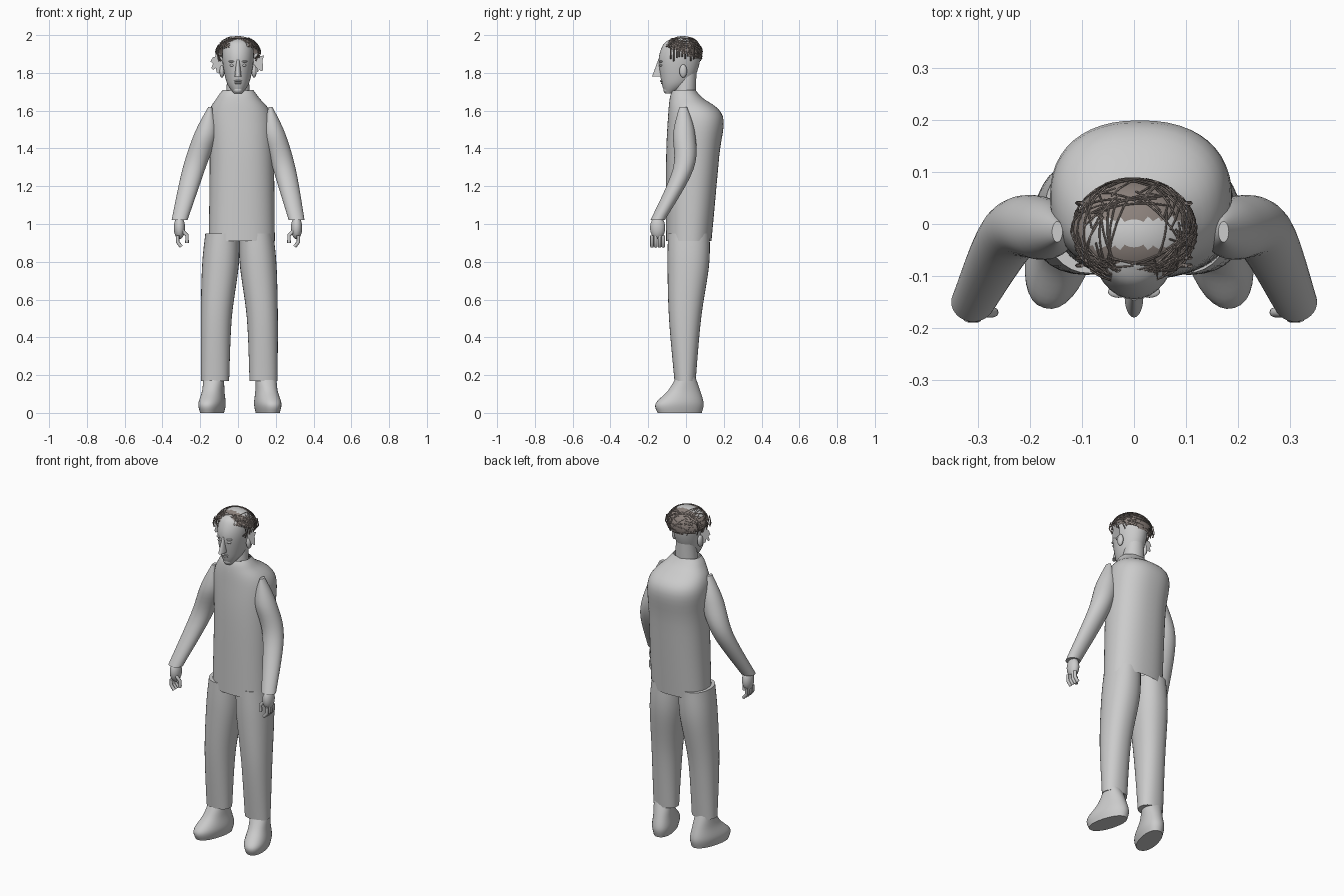
import bpy, bmesh, math, random
from mathutils import Vector

random.seed(4)
if "Cube" in bpy.data.objects:
    bpy.data.objects.remove(bpy.data.objects["Cube"])


def material(name, rgb):
    mat = bpy.data.materials.new(name)
    mat.use_nodes = True
    mat.diffuse_color = (*rgb, 1)
    shader = mat.node_tree.nodes["Principled BSDF"]
    shader.inputs["Base Color"].default_value = (*rgb, 1)
    return mat


GREY = material("light grey", (.6, .6, .6))
HAIR = material("grey brown hair", (.26, .22, .2))
SIDES = {"left": 1, "right": -1}


def finish(name, bm, mat=GREY, smooth=True):
    mesh = bpy.data.meshes.new(name)
    bm.to_mesh(mesh)
    bm.free()
    mesh.materials.append(mat)
    mesh.polygons.foreach_set("use_smooth", [smooth] * len(mesh.polygons))
    obj = bpy.data.objects.new(name, mesh)
    bpy.context.collection.objects.link(obj)
    return obj


def through(keys, steps=6):
    """Smooth spline that passes through every key section."""
    keys = [Vector(key) for key in keys]
    padded = [keys[0], *keys, keys[-1]]
    result = []
    for a, b, c, d in zip(padded, padded[1:], padded[2:], padded[3:]):
        for k in range(steps):
            t = k / steps
            bend = a * 2 - b * 5 + c * 4 - d
            twist = (b - c) * 3 - a + d
            result.append(b + ((c - a) * t + bend * t ** 2 + twist * t ** 3) / 2)
    return result + [keys[-1]]


def loft(name, keys, power=2, count=32, capped=True, edit=None):
    """Skin level rings given as x, y, z, half width, half depth, lowest first."""
    bm = bmesh.new()
    rings = []
    for x, y, z, width, depth in through(keys):
        ring = []
        for i in range(count):
            angle = math.tau * i / count
            c, s = math.cos(angle), math.sin(angle)
            across = math.copysign(abs(c) ** (2 / power), c)
            along = math.copysign(abs(s) ** (2 / power), s)
            ring.append(bm.verts.new((x + width * across, y + depth * along, z)))
        rings.append(ring)
    for low, high in zip(rings, rings[1:]):
        for i in range(count):
            bm.faces.new((low[i - 1], low[i], high[i], high[i - 1]))
    if capped:
        bm.faces.new(reversed(rings[0]))
        bm.faces.new(rings[-1])
    if edit:
        edit(rings)
    obj = finish(name, bm)
    bpy.context.view_layer.objects.active = obj
    obj.select_set(True)
    bpy.ops.object.shade_smooth_by_angle(angle=math.radians(50))
    obj.select_set(False)
    return obj


def ball(name, centre, size, mat=GREY, trim=None):
    bm = bmesh.new()
    bmesh.ops.create_uvsphere(bm, u_segments=40, v_segments=24, radius=1)
    for vert in bm.verts:
        vert.co = Vector(centre) + vert.co * Vector(size)
    if trim:
        unwanted = [face for face in bm.faces if trim(face.calc_center_median())]
        bmesh.ops.delete(bm, geom=unwanted, context="FACES")
    return finish(name, bm, mat)


def tubes(name, paths, radius, mat=GREY, roundness=2):
    curve = bpy.data.curves.new(name, "CURVE")
    curve.dimensions = "3D"
    curve.bevel_depth = radius
    curve.bevel_resolution = roundness
    curve.use_fill_caps = True
    for path in paths:
        spline = curve.splines.new("POLY")
        spline.points.add(len(path) - 1)
        for point, place in zip(spline.points, path):
            point.co = (*place, 1)
    curve.materials.append(mat)
    obj = bpy.data.objects.new(name, curve)
    bpy.context.collection.objects.link(obj)


# Jacket body, open at hem and collar, with a V neckline
def cut_neckline(rings):
    for vert in rings[-1]:
        if vert.co.y < -.02:
            drop = max(0, 1 - abs(vert.co.x) / .06)
            vert.co -= Vector((0, .02, .07)) * drop


loft("jacket", [(.02, .015, .91, .175, .12), (.02, .035, 1.35, .17, .14),
                (.01, .05, 1.57, .17, .145), (0, 0, 1.67, .11, .085),
                (0, -.01, 1.71, .08, .06)],
     power=2.3, count=48, capped=False, edit=cut_neckline)

# Neck and head
loft("neck", [(0, -.01, 1.6, .07, .06), (0, 0, 1.8, .055, .055)])
loft("head", [(0, -.09, 1.69, .02, .02), (0, -.05, 1.75, .06, .08),
              (0, -.035, 1.87, .083, .11), (0, -.03, 1.95, .075, .09),
              (0, -.03, 1.98, .04, .05)])

# Face details
loft("nose", [(0, -.14, 1.78, .018, .04), (0, -.135, 1.87, .008, .012)])
ball("upper_lip", (0, -.128, 1.757), (.023, .01, .005))
ball("lower_lip", (0, -.123, 1.746), (.02, .01, .006))
ball("chin", (0, -.1, 1.71), (.025, .02, .02))
for side, s in SIDES.items():
    ball(side + "_eye", (s * .03, -.13, 1.84), (.014, .01, .007))
    ball(side + "_brow", (s * .03, -.13, 1.86), (.02, .012, .006))
    ball(side + "_ear", (s * .085, -.015, 1.81), (.014, .02, .035))

# Hair cap with a sloping lower edge and a bare band across the crown
CROWN = Vector((0, -.018, 1.9))
SPREAD = Vector((.118, .104, .095))
cap = ball("hair_cap", CROWN, SPREAD, HAIR, trim=lambda p: p.z < 1.9 - .4 * p.y)
cap.data.materials.append(GREY)
for face in cap.data.polygons:
    if face.center.z > 1.96 and -.045 < face.center.y < .01:
        face.material_index = 1


# Loose strands criss-crossing over the cap
def random_direction():
    angle = random.uniform(0, math.tau)
    height = random.uniform(-.4 * math.sin(angle), .85)
    level = math.sqrt(1 - height ** 2)
    return Vector((level * math.cos(angle), level * math.sin(angle), height))


strands = []
while len(strands) < 110:
    start, end = random_direction(), random_direction()
    if .4 < (start - end).length < 1.3:
        arc = [start.lerp(end, k / 5).normalized() for k in range(6)]
        strands.append([CROWN + direction * SPREAD * 1.03 for direction in arc])
tubes("hair_strands", strands, .0018, HAIR, roundness=0)

# Ragged side tufts: a thin pale sheet and darker wisps
for side, s in SIDES.items():
    bm = bmesh.new()
    hub = Vector((s * .108, -.025, 1.86))
    middle = bm.verts.new(hub)
    rim = []
    for k in range(22):
        angle = math.tau * k / 22
        reach = random.uniform(.5, 1)
        spike = Vector((.04 * math.cos(angle), 0, .065 * math.sin(angle)))
        rim.append(bm.verts.new(hub + spike * reach))
    for k in range(len(rim)):
        bm.faces.new((middle, rim[k - 1], rim[k]))
    finish(side + "_tuft", bm, smooth=False)
    wisps = []
    for k in range(9):
        y = .015 * k - .08
        tip = (s * random.uniform(.08, .115), y, random.uniform(1.86, 1.89))
        wisps.append([(s * .1, y, 1.94), (s * .11, y, 1.9), tip])
    tubes(side + "_wisps", wisps, .004, HAIR, roundness=0)

# Limbs, shared by both sides
SLEEVE = [(.31, -.15, 1.02, .042, .038), (.24, -.015, 1.29, .06, .055),
          (.18, -.01, 1.48, .06, .058), (.16, -.015, 1.62, .01, .02)]
TROUSER = [(.128, -.005, .17, .074, .056), (.122, -.005, .5, .082, .085),
           (.1, .012, .78, .097, .11), (.09, .015, .95, .09, .11)]
SHOE = [(0, -.035, 0, .055, .12), (0, -.035, .05, .064, .13),
        (0, -.01, .12, .055, .085), (0, 0, .2, .055, .045)]


def on_side(keys, s, shift):
    return [(s * x + shift(z), *rest[:1], z, *rest[2:])
            for x, *rest in keys for z in rest[1:2]]


for side, s in SIDES.items():
    loft(side + "_sleeve", on_side(SLEEVE, s, lambda z: .02 * (z - 1)))
    loft(side + "_trouser_leg", on_side(TROUSER, s, lambda z: .007), power=2.2)
    foot = loft(side + "_foot", SHOE, power=2.2)
    foot.location.x = s * .138 + .01
    foot.rotation_euler.z = s * .27

    # Hand with curled fingers and a thumb on the inner side
    palm = Vector((s * .31, -.15, .98))
    ball(side + "_palm", palm, (.03, .04, .06))
    inward = Vector((-s, 0, 0))
    down = Vector((0, 0, -1))
    fingers = []
    for k in range(4):
        knuckle = palm + Vector((s * .01, .02 * k - .03, -.04))
        bend = knuckle + down * .035
        tip = bend + inward * .02 + down * .025
        fingers.append([knuckle, bend, tip])
    tubes(side + "_fingers", fingers, .0095)
    root = palm + Vector((0, -.02, 0))
    joint = root + inward * .04 + down * .04
    tubes(side + "_thumb", [[root, joint, joint + down * .04]], .0095)
